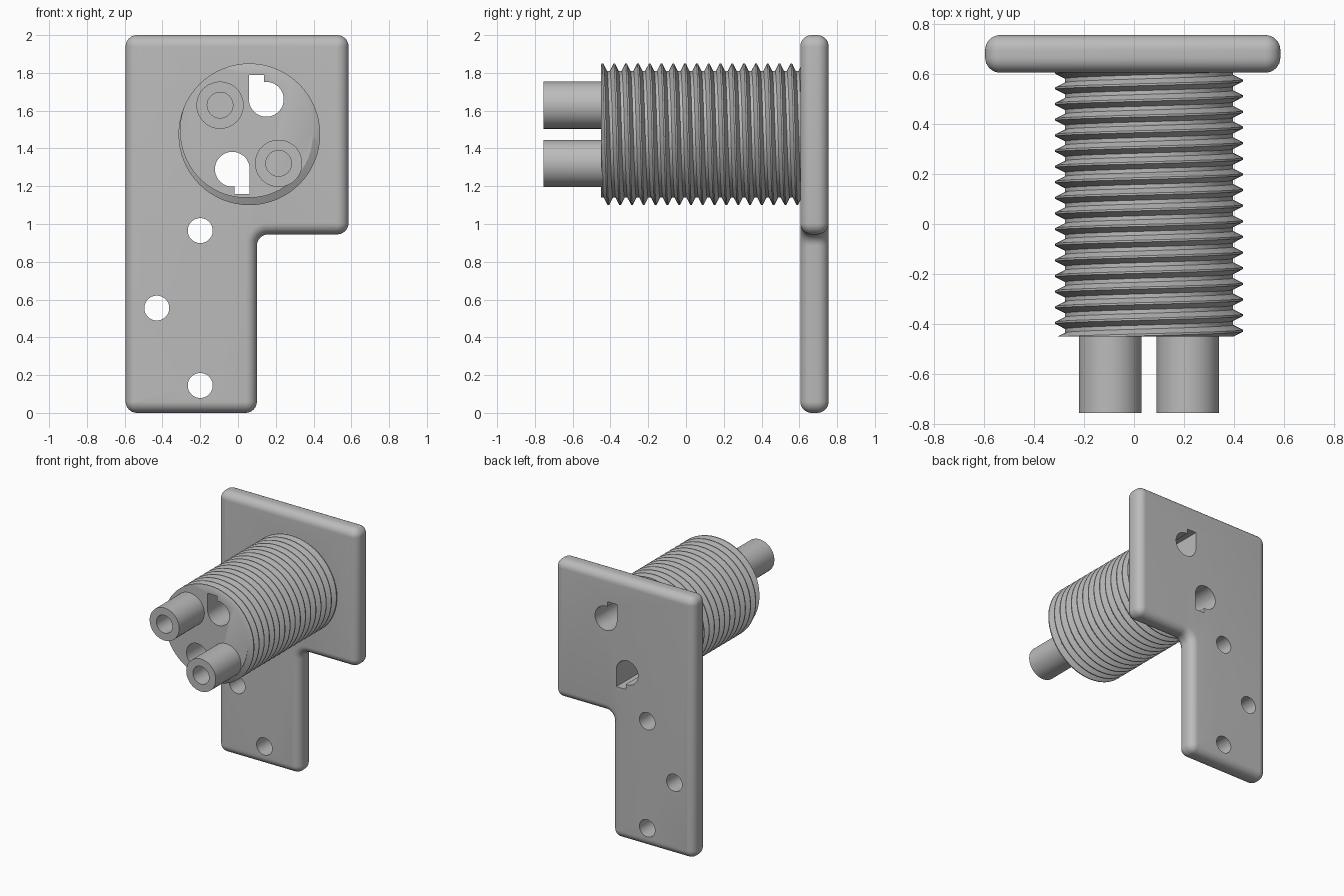
import bpy, bmesh, math

cube = bpy.data.objects.get("Cube")
if cube:
    bpy.data.objects.remove(cube, do_unlink=True)

grey = bpy.data.materials.new("plain grey")
grey.use_nodes = True
grey.diffuse_color = (0.5, 0.5, 0.5, 1)
grey.node_tree.nodes["Principled BSDF"].inputs["Base Color"].default_value = (0.5, 0.5, 0.5, 1)

BACK, PLATE_FRONT, BOLT_FRONT, TUBE_FRONT = 0.755, 0.605, -0.45, -0.755
AXIS_X, AXIS_Z = 0.06, 1.475


def make(name, bm):
    bmesh.ops.recalc_face_normals(bm, faces=bm.faces)
    mesh = bpy.data.meshes.new(name)
    bm.to_mesh(mesh)
    bm.free()
    mesh.materials.append(grey)
    obj = bpy.data.objects.new(name, mesh)
    bpy.context.collection.objects.link(obj)
    return obj


def activate(obj):
    bpy.ops.object.select_all(action='DESELECT')
    obj.select_set(True)
    bpy.context.view_layer.objects.active = obj


def loft(name, rings):
    """Skin a list of closed (x, y, z) rings and cap both ends."""
    bm = bmesh.new()
    loops = [[bm.verts.new(p) for p in ring] for ring in rings]
    n = len(loops[0])
    for a, b in zip(loops, loops[1:]):
        for i in range(n):
            j = (i + 1) % n
            bm.faces.new((a[i], a[j], b[j], b[i]))
    bm.faces.new(loops[0])
    bm.faces.new(loops[-1])
    bmesh.ops.remove_doubles(bm, verts=bm.verts, dist=1e-5)
    return make(name, bm)


def prism(name, outline, y0, y1):
    return loft(name, [[(x, y, z) for x, z in outline] for y in (y0, y1)])


def circle(x, z, r, n=48):
    return [(x + r * math.cos(math.tau * i / n), z + r * math.sin(math.tau * i / n))
            for i in range(n)]


def cut(obj, cutters):
    activate(obj)
    for c in cutters:
        mod = obj.modifiers.new("cut", 'BOOLEAN')
        mod.operation, mod.solver, mod.object = 'DIFFERENCE', 'EXACT', c
        bpy.ops.object.modifier_apply(modifier=mod.name)


def smooth(obj):
    activate(obj)
    bpy.ops.object.shade_smooth_by_angle(angle=math.radians(30))


# L-shaped plate: corner x, z, direction to arc centre, arc start angle, convex or not
R = 0.06
CORNERS = [(-0.595, 0, 1, 1, 180, True), (0.1, 0, -1, 1, 270, True),
           (0.1, 0.945, 1, -1, 180, False), (0.585, 0.945, -1, 1, 270, True),
           (0.585, 2, -1, -1, 0, True), (-0.595, 2, 1, -1, 90, True)]


def plate_outline(inset):
    pts = []
    for x, z, sx, sz, start, convex in CORNERS:
        r = R - inset if convex else R + inset
        for i in range(9):
            step = 90 * i / 8
            a = math.radians(start + (step if convex else -step))
            pts.append((x + sx * R + r * math.cos(a), z + sz * R + r * math.sin(a)))
    return pts


rings = []
for side, face in ((1, PLATE_FRONT), (-1, BACK)):
    layer = []
    for i in range(9):
        a = math.pi / 2 * i / 8
        inset = min(R * (1 - math.sin(a)), R - 1e-4)
        y = face + side * R * (1 - math.cos(a))
        layer.append([(x, y, z) for x, z in plate_outline(inset)])
    rings += layer if side == 1 else layer[::-1]
plate = loft("mounting_plate", rings)

# Threaded barrel: helical strip trimmed flat at both ends
SEG, TURNS, PITCH, START = 64, 21, 0.0625, -0.544
ROOT, CREST = 0.336, 0.375
PROFILE = [(0, ROOT), (0.25, ROOT), (0.565, CREST), (0.69, CREST)]
bm = bmesh.new()
rows = []
for k in range(SEG * TURNS + 1):
    t = math.tau * k / SEG
    rows.append([bm.verts.new((AXIS_X + r * math.sin(t), START + PITCH * (k / SEG + f),
                               AXIS_Z + r * math.cos(t))) for f, r in PROFILE])
for k in range(SEG * (TURNS - 1)):
    a = rows[k] + [rows[k + SEG][0]]
    b = rows[k + 1] + [rows[k + SEG + 1][0]]
    for j in range(4):
        bm.faces.new((a[j], a[j + 1], b[j + 1], b[j]))
for y, n in ((BOLT_FRONT, -1), (PLATE_FRONT + 0.015, 1)):
    bmesh.ops.bisect_plane(bm, geom=bm.verts[:] + bm.edges[:] + bm.faces[:], dist=1e-6,
                           plane_co=(0, y, 0), plane_no=(0, n, 0), clear_outer=True)
bmesh.ops.delete(bm, geom=[v for v in bm.verts if not v.link_faces], context='VERTS')
bmesh.ops.holes_fill(bm, edges=[e for e in bm.edges if e.is_boundary], sides=0)
barrel = make("threaded_barrel", bm)

# Keyhole passages through barrel and plate, the second turned half round
KEY_R, KEY_TOP, KEY_EDGE = 0.092, 0.13, -0.012
key = [(-KEY_R, KEY_TOP), (KEY_EDGE, KEY_TOP)]
key += [(KEY_R * math.cos(math.radians(a)), KEY_R * math.sin(math.radians(a)))
        for a in range(97, -181, -6)] + [(-KEY_R, 0)]
keyholes = [prism("keyhole_cutter", [(AXIS_X + s * (0.09 + x), AXIS_Z + s * (0.185 + z))
                                     for x, z in key], -0.6, 1) for s in (1, -1)]

# Screw holes in the plate
screw_holes = [prism("screw_hole_cutter", circle(x, z, 0.066), 0.5, 1)
               for x, z in ((-0.2, 0.965), (-0.43, 0.555), (-0.2, 0.145))]

cut(barrel, keyholes)
cut(plate, keyholes + screw_holes)
for c in keyholes + screw_holes:
    bpy.data.objects.remove(c, do_unlink=True)
smooth(barrel)
smooth(plate)

# Two hollow tubes standing out of the barrel face
for name, s in (("upper_tube", 1), ("lower_tube", -1)):
    x, z = AXIS_X - s * 0.155, AXIS_Z + s * 0.154
    tube = prism(name, circle(x, z, 0.125), TUBE_FRONT, BOLT_FRONT + 0.01)
    bore = prism("bore_cutter", circle(x, z, 0.068), TUBE_FRONT - 0.1, BOLT_FRONT)
    cut(tube, [bore])
    bpy.data.objects.remove(bore, do_unlink=True)
    smooth(tube)
